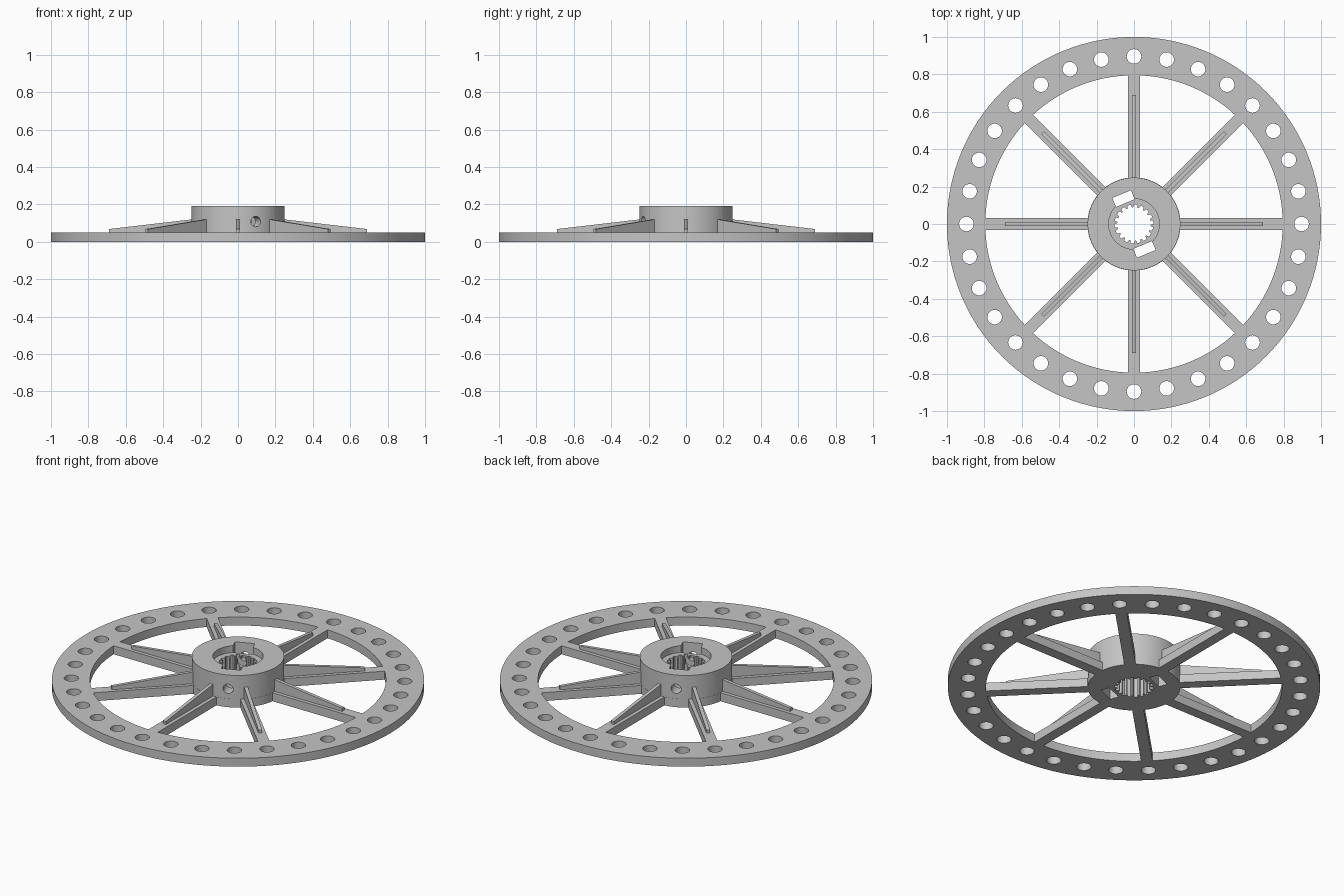
import bpy, bmesh, math
from mathutils import Matrix, Vector

if "Cube" in bpy.data.objects:
    bpy.data.objects.remove(bpy.data.objects["Cube"])

grey = bpy.data.materials.new("light grey")
grey.diffuse_color = (0.56, 0.56, 0.56, 1)
grey.use_nodes = True
grey.node_tree.nodes["Principled BSDF"].inputs["Base Color"].default_value = grey.diffuse_color


def make_object(name, bm):
    bmesh.ops.recalc_face_normals(bm, faces=bm.faces)
    mesh = bpy.data.meshes.new(name)
    bm.to_mesh(mesh)
    bm.free()
    mesh.materials.append(grey)
    obj = bpy.data.objects.new(name, mesh)
    bpy.context.collection.objects.link(obj)
    return obj


def polar(r, a):
    return (r * math.cos(a), r * math.sin(a))


def prism(bm, points, z0, z1):
    """Extrude a flat outline upwards from z0 to z1."""
    face = bm.faces.new([bm.verts.new((x, y, z0)) for x, y in points])
    ext = bmesh.ops.extrude_face_region(bm, geom=[face])
    verts = [g for g in ext["geom"] if isinstance(g, bmesh.types.BMVert)]
    bmesh.ops.translate(bm, verts=verts, vec=(0, 0, z1 - z0))


def lathe(bm, profile, steps):
    """Closed solid turned about z; the profile starts and ends on the axis."""
    rings = [[bm.verts.new((*polar(r, math.tau * i / steps), z)) for i in range(steps)]
             for r, z in profile]
    for a, b in zip(rings, rings[1:]):
        for i in range(steps):
            j = (i + 1) % steps
            bm.faces.new((a[i], a[j], b[j], b[i]))
    bm.faces.new(rings[0])
    bm.faces.new(rings[-1])


def cut(target, cutter):
    mod = target.modifiers.new("cut", 'BOOLEAN')
    mod.operation = 'DIFFERENCE'
    mod.solver = 'EXACT'
    mod.object = cutter
    bpy.context.view_layer.objects.active = target
    bpy.ops.object.modifier_apply(modifier=mod.name)
    bpy.data.objects.remove(cutter)


# Wheel disc with raised hub and shallow hub recess
bm = bmesh.new()
lathe(bm, [(0.06, 0), (1, 0), (1, 0.05), (0.248, 0.05), (0.248, 0.19),
           (0.135, 0.19), (0.135, 0.15), (0.06, 0.15)], 128)
wheel = make_object("wheel", bm)

# Openings between the spokes, rim holes and toothed bore
bm = bmesh.new()
R_IN, R_OUT, HALF = 0.249, 0.795, 0.031
for k in range(8):
    a0 = k * math.pi / 4

    def arc(r, n):
        s = math.asin(HALF / r)
        return [polar(r, a0 + s + (math.pi / 4 - 2 * s) * i / n) for i in range(n + 1)]
    prism(bm, arc(R_OUT, 16) + arc(R_IN, 12)[::-1], -0.1, 0.1)
for k in range(32):
    cx, cy = polar(0.896, k * math.tau / 32)
    ring = [polar(0.039, math.tau * i / 24) for i in range(24)]
    prism(bm, [(cx + x, cy + y) for x, y in ring], -0.1, 0.1)
TEETH = 18
bore = []
for k in range(TEETH):
    for r, f in ((0.104, 0.0), (0.104, 0.5), (0.088, 0.65), (0.088, 0.85)):
        bore.append(polar(r, math.tau * (k + f) / TEETH))
prism(bm, bore, -0.1, 0.3)
cut(wheel, make_object("opening_cutter", bm))

# Two nut slots beside the bore
SCREW = math.radians(112.5)
bm = bmesh.new()
for turn in (SCREW, SCREW + math.pi):
    rot = Matrix.Rotation(turn, 2)
    corners = [(0.121, -0.054), (0.173, -0.054), (0.173, 0.054), (0.121, 0.054)]
    prism(bm, [tuple(rot @ Vector(c)) for c in corners], -0.1, 0.3)
cut(wheel, make_object("slot_cutter", bm))

# Set screw hole straight through the hub
bm = bmesh.new()
bmesh.ops.create_cone(bm, cap_ends=True, segments=24, radius1=0.028, radius2=0.028, depth=0.7,
                      matrix=Matrix.Translation((0, 0, 0.108))
                      @ Matrix.Rotation(SCREW, 4, 'Z') @ Matrix.Rotation(math.pi / 2, 4, 'Y'))
cut(wheel, make_object("screw_cutter", bm))

# Tapered ribs on top of the spokes
bm = bmesh.new()
for k in range(8):
    rib = bmesh.new()
    prism(rib, [(0.235, 0.045), (0.69, 0.045), (0.69, 0.068), (0.235, 0.121)], -0.01, 0.01)
    rib.transform(Matrix.Rotation(k * math.pi / 4, 4, 'Z') @ Matrix.Rotation(math.pi / 2, 4, 'X'))
    tmp = bpy.data.meshes.new("rib")
    rib.to_mesh(tmp)
    rib.free()
    bm.from_mesh(tmp)
    bpy.data.meshes.remove(tmp)
make_object("spoke_ribs", bm)

# Smooth round walls, sharp corners
bpy.ops.object.select_all(action='DESELECT')
wheel.select_set(True)
bpy.context.view_layer.objects.active = wheel
bpy.ops.object.shade_smooth_by_angle(angle=math.radians(25))
